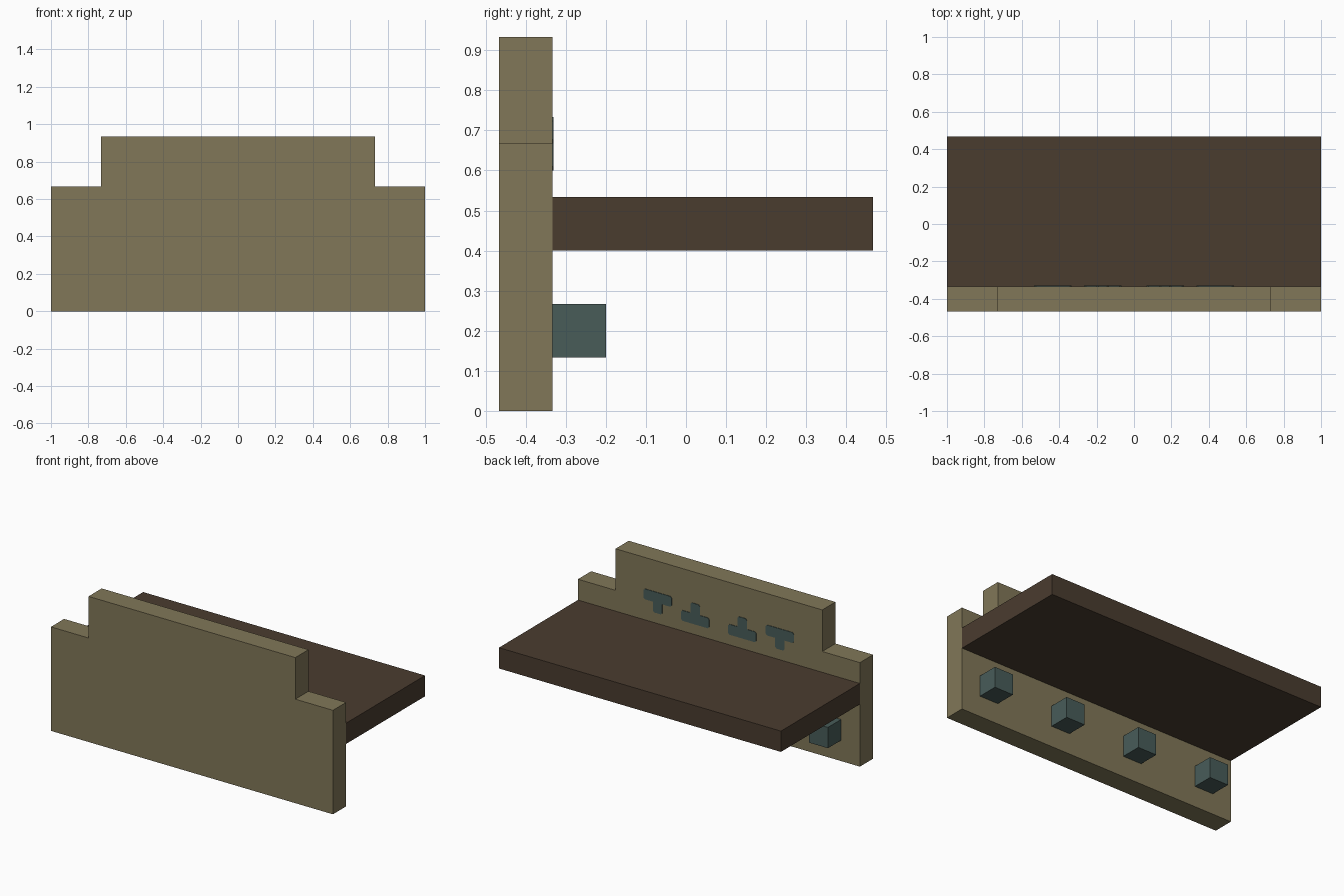
import bpy
import bmesh

if "Cube" in bpy.data.objects:
    bpy.data.objects.remove(bpy.data.objects["Cube"])

U = 1 / 15  # building unit


def material(name, srgb):
    mat = bpy.data.materials.new(name)
    lin = [((c / 255 + 0.055) / 1.055) ** 2.4 for c in srgb]
    mat.diffuse_color = (*lin, 1)
    mat.use_nodes = True
    mat.node_tree.nodes["Principled BSDF"].inputs["Base Color"].default_value = mat.diffuse_color
    return mat


OLIVE = material("olive wood", (129, 119, 88))
BROWN = material("dark brown wood", (74, 60, 47))
TEAL = material("dark teal", (72, 92, 89))


def extrude_profile(name, points, y0, y1, mat):
    """Extrude an (x, z) outline, given in units, from y0 to y1."""
    bm = bmesh.new()
    face = bm.faces.new([bm.verts.new((x * U, y0 * U, z * U)) for x, z in points])
    out = bmesh.ops.extrude_face_region(bm, geom=[face])
    verts = [v for v in out["geom"] if isinstance(v, bmesh.types.BMVert)]
    bmesh.ops.translate(bm, verts=verts, vec=(0, (y1 - y0) * U, 0))
    bmesh.ops.recalc_face_normals(bm, faces=bm.faces)
    mesh = bpy.data.meshes.new(name)
    bm.to_mesh(mesh)
    bm.free()
    mesh.materials.append(mat)
    obj = bpy.data.objects.new(name, mesh)
    bpy.context.collection.objects.link(obj)
    return obj


def box(name, x0, x1, y0, y1, z0, z1, mat):
    return extrude_profile(name, [(x0, z0), (x1, z0), (x1, z1), (x0, z1)], y0, y1, mat)


# Upright panel with stepped top corners
half = [(15, 0), (15, 10), (11, 10), (11, 14)]
extrude_profile("panel", half + [(-x, z) for x, z in reversed(half)], -7, -5, OLIVE)

# Shelf board
box("shelf", -15, 15, -5, 7, 6, 8, BROWN)

# Row of square pegs below the shelf
for i, x in enumerate((-12, -4, 4, 12)):
    box(f"peg_{i + 1}", x - 1, x + 1, -5, -3, 2, 4, TEAL)

# Painted T marks above the shelf: outer pair upright, inner pair inverted
c = 0.15  # small corner cut
t_half = [(0.5 - c, -1), (0.5, -1 + c), (0.5, 0), (1.5 - c, 0),
          (1.5, c), (1.5, 1 - c), (1.5 - c, 1)]
t_shape = t_half + [(-x, z) for x, z in reversed(t_half)]
for i, (x, flip) in enumerate(((-6.5, 1), (-2.5, -1), (2.5, -1), (6.5, 1))):
    outline = [(x + px, 10 + flip * pz) for px, pz in t_shape]
    extrude_profile(f"mark_{i + 1}", outline, -5, -4.95, TEAL)
